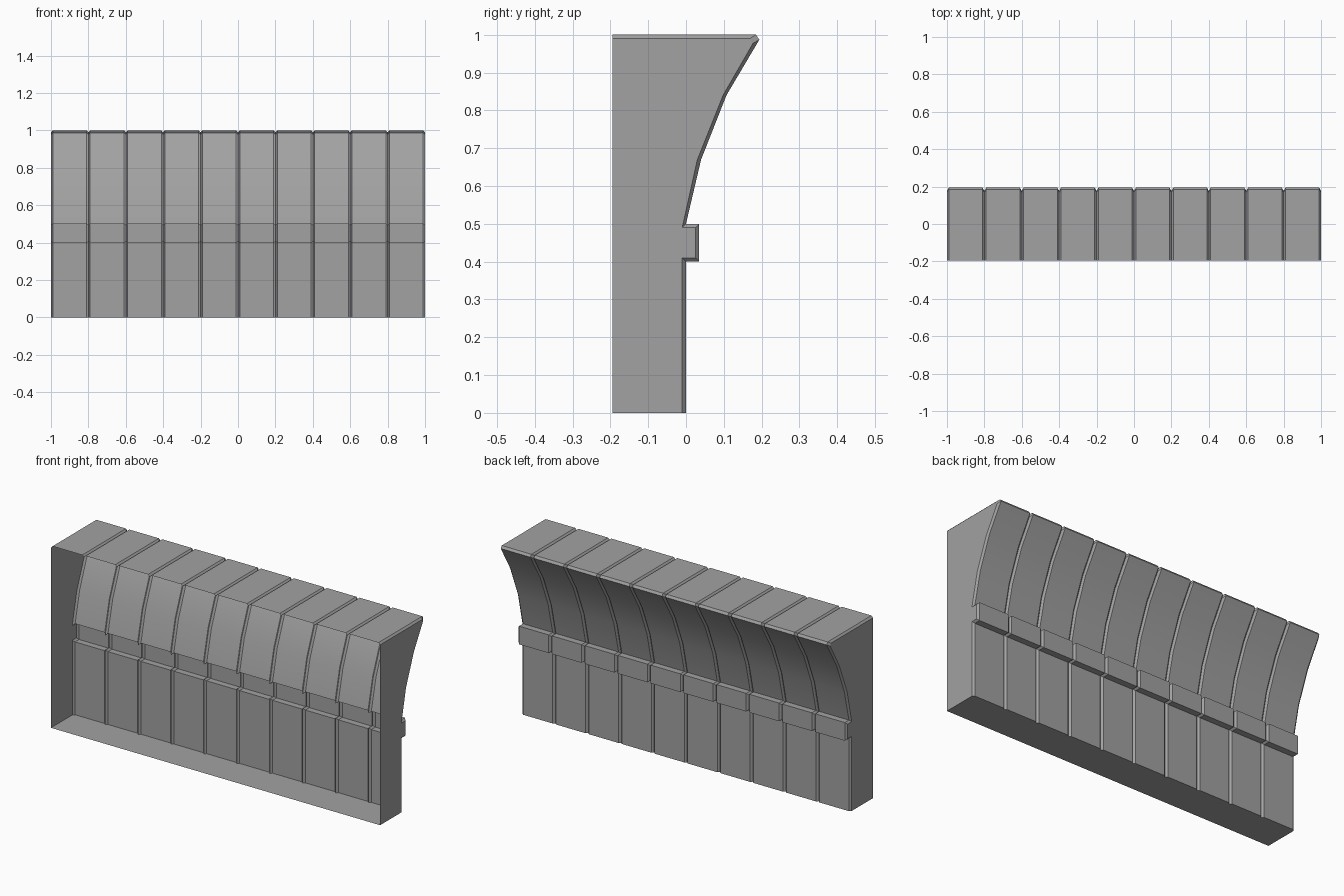
import bpy, bmesh, math

default = bpy.data.objects.get("Cube")
if default:
    bpy.data.objects.remove(default, do_unlink=True)

PANELS = 10
WIDTH = 2.0
CHAMFER = 0.01

# Cross-section (y, z) of a panel face, from the bottom front edge round to the top front edge
face_profile = [(-0.195, 0), (0, 0), (0, 0.4), (0.035, 0.4), (0.035, 0.5), (0, 0.5),
                (0.04, 0.67), (0.107, 0.84), (0.194, 0.987), (0.185, 1), (-0.195, 1)]
# Matching cross-section at the bottom of the grooves and at the two ends
groove_profile = [(-0.195, 0), (-0.01, 0), (-0.01, 0.41), (0.025, 0.41), (0.025, 0.49), (-0.01, 0.49),
                  (0.03, 0.67), (0.098, 0.84), (0.177, 0.977), (0.169, 0.99), (-0.195, 0.99)]

grey = bpy.data.materials.new("stone grey")
grey.use_nodes = True
colour = (0.36, 0.36, 0.36, 1)
grey.diffuse_color = colour
grey.node_tree.nodes["Principled BSDF"].inputs["Base Color"].default_value = colour

bm = bmesh.new()


def section(x, profile):
    return [bm.verts.new((x, y, z)) for y, z in profile]


# Chamfered panels side by side, sharing the groove lines between them
step = WIDTH / PANELS
sections = [section(-WIDTH / 2, groove_profile)]
for i in range(PANELS):
    left = -WIDTH / 2 + i * step
    right = left + step
    sections.append(section(left + CHAMFER, face_profile))
    sections.append(section(right - CHAMFER, face_profile))
    sections.append(section(right, groove_profile))
for a, b in zip(sections, sections[1:]):
    for j in range(len(a) - 1):
        bm.faces.new((a[j], a[j + 1], b[j + 1], b[j]))

# Closed ends; the front stays open
bm.faces.new(sections[0])
bm.faces.new(sections[-1])

# Consistent outward normals
bmesh.ops.recalc_face_normals(bm, faces=bm.faces)
bm.normal_update()
bottom = min(bm.faces, key=lambda f: f.calc_center_median().z)
if bottom.normal.z > 0:
    bmesh.ops.reverse_faces(bm, faces=bm.faces)

mesh = bpy.data.meshes.new("panelled_wall")
bm.to_mesh(mesh)
bm.free()
mesh.materials.append(grey)
wall = bpy.data.objects.new("panelled_wall", mesh)
bpy.context.collection.objects.link(wall)

# Smooth the curved overhang, keep the chamfers crisp
bpy.ops.object.select_all(action="DESELECT")
wall.select_set(True)
bpy.context.view_layer.objects.active = wall
bpy.ops.object.shade_smooth_by_angle(angle=math.radians(25))
